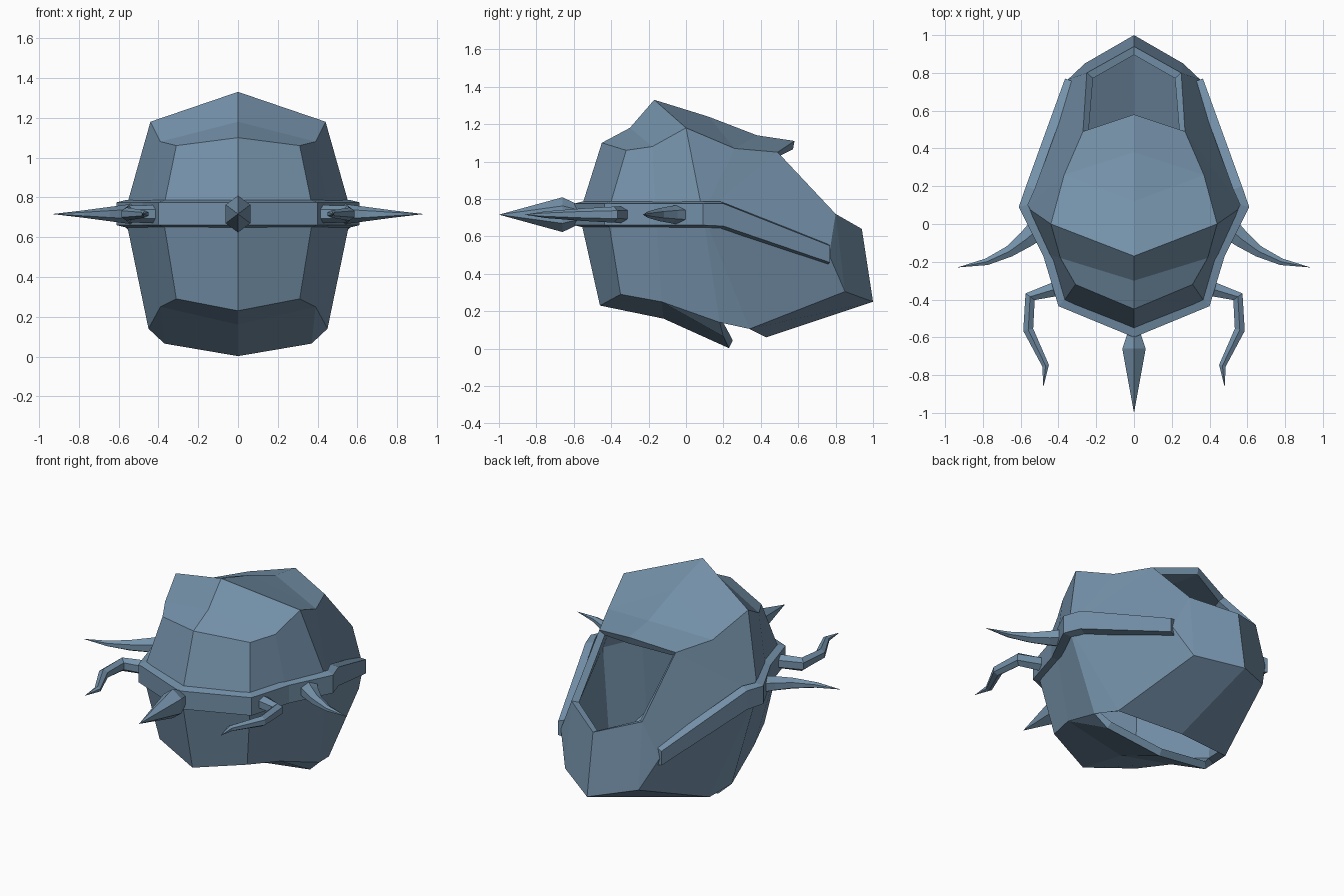
import bpy, bmesh
from mathutils import Vector

if "Cube" in bpy.data.objects:
    bpy.data.objects.remove(bpy.data.objects["Cube"])

# Slate blue surface
slate = bpy.data.materials.new("slate")
slate.diffuse_color = (.176, .285, .40, 1)
slate.use_nodes = True
slate.node_tree.nodes["Principled BSDF"].inputs["Base Color"].default_value = slate.diffuse_color


def make_object(name, verts, faces, mirror=False):
    bm = bmesh.new()
    vs = [bm.verts.new(v) for v in verts]
    fs = [bm.faces.new([vs[i] for i in f]) for f in faces]
    bmesh.ops.recalc_face_normals(bm, faces=fs)
    # the first shell face always points to the front
    bm.normal_update()
    bm.faces.ensure_lookup_table()
    if name == "helmet_shell" and bm.faces[0].normal.y > 0:
        bmesh.ops.reverse_faces(bm, faces=bm.faces[:])
    me = bpy.data.meshes.new(name)
    bm.to_mesh(me)
    bm.free()
    me.materials.append(slate)
    ob = bpy.data.objects.new(name, me)
    bpy.context.collection.objects.link(ob)
    if mirror:
        m = ob.modifiers.new("mirror", 'MIRROR')
        m.use_clip = True
        m.merge_threshold = 0.001
    return ob


# Shell: named corner points of the right half
P = {
    # brow row, belt row and chin row, from the centre to the side
    'a': (0, -.45, 1.10), 'b': (.31, -.32, 1.06), 'c': (.39, -.18, 1.08), 'd': (.44, .0, 1.18),
    'e': (0, -.57, .72), 'f': (.38, -.42, .72), 'g': (.455, -.16, .72), 'h': (.57, .09, .72),
    'i': (0, -.46, .23), 'j': (.31, -.35, .29), 'k': (.39, -.13, .25), 'l': (.45, .18, .14),
    # crown
    'm': (0, -.30, 1.18), 'n': (0, -.17, 1.33), 'o': (0, .12, 1.24),
    'q': (.37, .26, 1.07), 'r': (.27, .49, 1.05), 'S': (0, .38, 1.14), 'p': (0, .58, 1.11),
    # underside
    's': (0, -.12, .16), 't': (0, .23, .002), 'C': (.37, .20, .065),
    # jaw
    'u': (.405, .34, .105), 'v': (.26, .85, .305), 'w': (0, 1.0, .25), 'x': (.35, .765, .50),
    'y': (.25, .80, .72), 'z': (0, .94, .64), 'B': (0, .43, .06),
}
FACES = ("abfe bcgf cdhg efji fgkj ghlk abcm mcdn ndqo oqS Sqrp dhq qhr hxyr "
         "hlu huvx xvy yvwz ijks klC kCts uBwv").split()
keys = list(P)
shell = make_object("helmet_shell", list(P.values()),
                    [[keys.index(ch) for ch in f] for f in FACES], mirror=True)
solid = shell.modifiers.new("thickness", 'SOLIDIFY')
solid.thickness = 0.045
solid.offset = -1

# Belt: box section swept from the front centre to the jaw (x, y, bottom, top)
path = [(0, -.60, .66, .775), (.40, -.435, .66, .775), (.48, -.17, .66, .775),
        (.61, .09, .66, .775), (.572, .20, .655, .775), (.365, .77, .46, .55)]
verts, faces = [], []
for n, (x, y, lo, hi) in enumerate(path):
    a = Vector(path[max(n - 1, 0)][:2])
    b = Vector(path[min(n + 1, len(path) - 1)][:2])
    t = (b - a).normalized()
    if n == 0:
        t = Vector((1, 0))
    ix, iy = x - t.y * .05, y + t.x * .05
    verts += [(x, y, lo), (x, y, hi), (ix, iy, hi + .012), (ix, iy, lo - .012)]
    if n:
        o = 4 * n
        faces += [(o - 4 + k, o - 4 + (k + 1) % 4, o + (k + 1) % 4, o + k) for k in range(4)]
end = 4 * (len(path) - 1)
faces.append([end + k for k in range(4)])
make_object("belt", verts, faces, mirror=True)


# Spikes: tapering section swept along a path of (x, y, width, height), ending in a point
def spike(name, pts, section, mirror=True, z=.716):
    verts, faces, s = [], [], len(section)
    for n, (x, y, w, h) in enumerate(pts[:-1]):
        t = Vector(pts[n + 1][:2]) - Vector(pts[max(n - 1, 0)][:2])
        t.normalize()
        for su, sv in section:
            verts.append((x - t.y * su * w, y + t.x * su * w, z + sv * h))
        if n:
            o = n * s
            faces += [(o - s + k, o - s + (k + 1) % s, o + (k + 1) % s, o + k) for k in range(s)]
    tip = len(verts)
    verts.append((pts[-1][0], pts[-1][1], z))
    o = tip - s
    faces += [(o + k, o + (k + 1) % s, tip) for k in range(s)]
    faces.append(list(range(s)))
    make_object(name, verts, faces, mirror)


hexagon = [(0, 1), (1, .5), (1, -.5), (0, -1), (-1, -.5), (-1, .5)]
spike("front_spike", [(0, -.55, .025, .04), (0, -.66, .062, .093), (0, -1.0, 0, 0)],
      hexagon, mirror=False)
spike("curved_horns", [(.40, -.34, .04, .045), (.55, -.385, .03, .043), (.56, -.56, .027, .033),
                       (.468, -.75, .018, .018), (.48, -.865, 0, 0)], hexagon)
spike("side_spikes", [(.50, -.02, .06, .055), (.57, -.08, .045, .046), (.66, -.145, .03, .034),
                      (.78, -.2, .018, .018), (.935, -.23, 0, 0)], hexagon)
